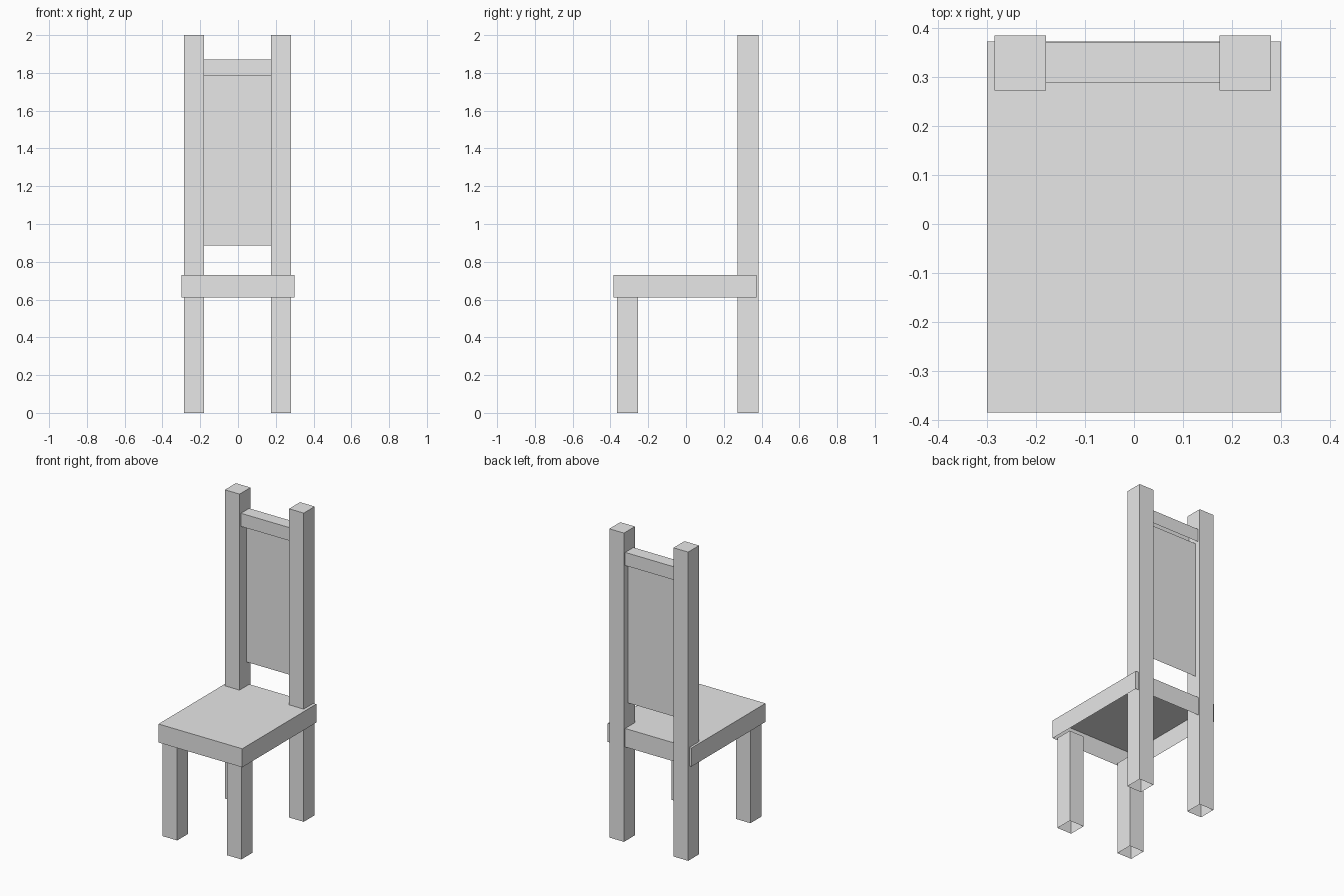
import bpy
import bmesh
from mathutils import Matrix, Vector

cube = bpy.data.objects.get("Cube")
if cube:
    bpy.data.objects.remove(cube, do_unlink=True)

grey = bpy.data.materials.new("plain grey")
grey.use_nodes = True
grey.diffuse_color = (0.8, 0.8, 0.8, 1)
grey.node_tree.nodes["Principled BSDF"].inputs["Base Color"].default_value = (0.8, 0.8, 0.8, 1)


def finish(name, bm):
    mesh = bpy.data.meshes.new(name)
    bm.to_mesh(mesh)
    bm.free()
    mesh.materials.append(grey)
    obj = bpy.data.objects.new(name, mesh)
    bpy.context.collection.objects.link(obj)
    return obj


def open_box(name, x, y, z):
    """Box between the given (low, high) ranges, without its underside."""
    low, high = Vector((x[0], y[0], z[0])), Vector((x[1], y[1], z[1]))
    bm = bmesh.new()
    bmesh.ops.create_cube(bm, size=1, matrix=Matrix.Translation((low + high) / 2)
                          @ Matrix.Diagonal((*(high - low), 1)))
    bottom = [f for f in bm.faces if f.normal.z < -0.5]
    bmesh.ops.delete(bm, geom=bottom, context='FACES_ONLY')
    return finish(name, bm)


# Back posts and front legs, hollow from below
for side, x in (("right", (-0.285, -0.18)), ("left", (0.175, 0.28))):
    open_box(f"back_post_{side}", x, (0.273, 0.385), (0, 2))
    open_box(f"front_leg_{side}", x, (-0.365, -0.253), (0, 0.61))

# Seat, a shallow tray turned upside down
open_box("seat", (-0.3, 0.3), (-0.385, 0.373), (0.61, 0.73))

# Top rail between the posts
inner = (-0.18, 0.175)
open_box("top_rail", inner, (0.288, 0.372), (1.785, 1.87))

# Thin back panel hanging below the rail
bm = bmesh.new()
corners = ((inner[0], 0.885), (inner[1], 0.885), (inner[1], 1.785), (inner[0], 1.785))
bm.faces.new([bm.verts.new((px, 0.345, pz)) for px, pz in corners])
finish("back_panel", bm)
